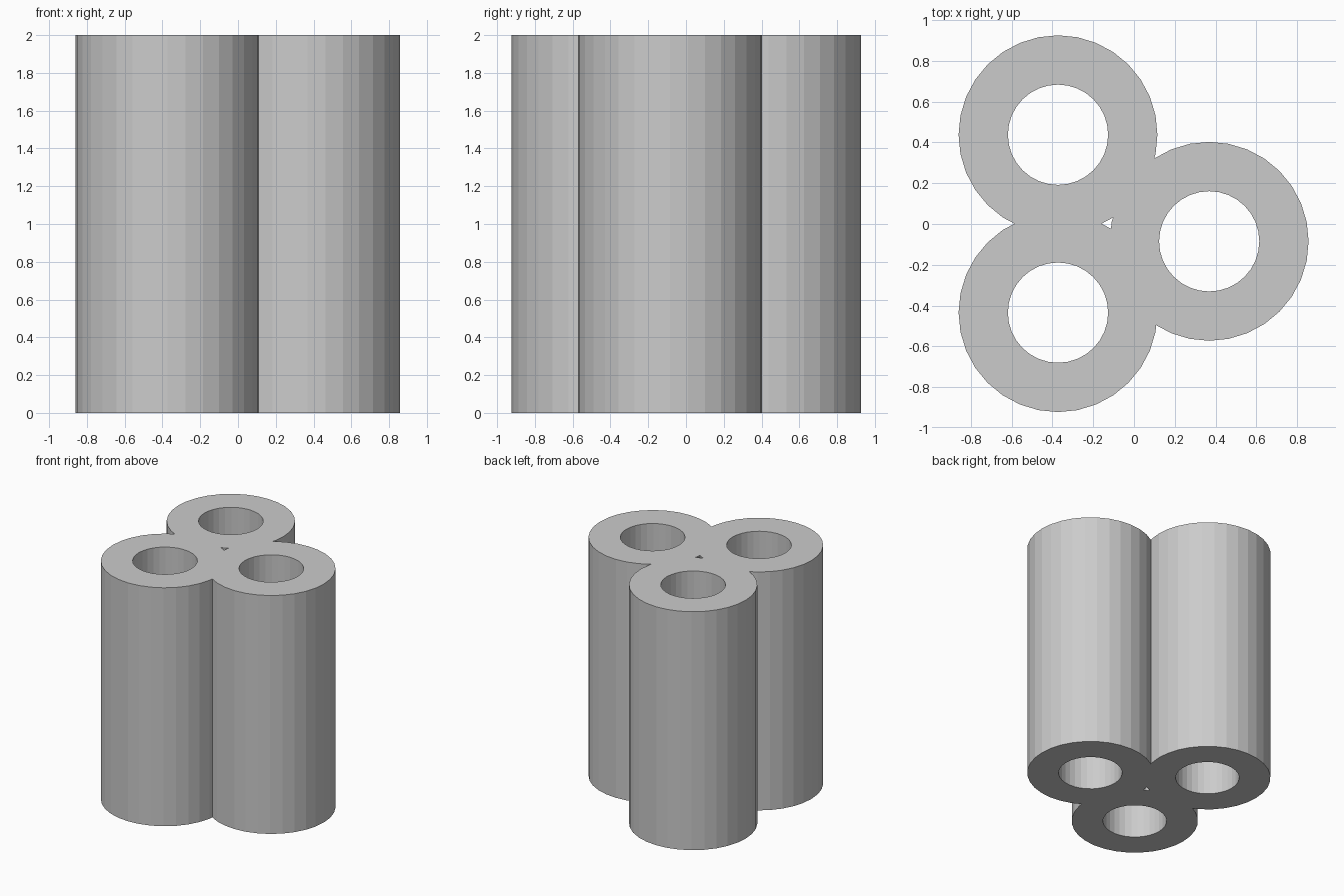
import bpy

if "Cube" in bpy.data.objects:
    bpy.data.objects.remove(bpy.data.objects["Cube"])

HEIGHT, OUTER, INNER, SIDES = 2.0, 0.488, 0.246, 32
CENTRES = [(-0.373, 0.438), (-0.373, -0.435), (0.369, -0.085)]


def cylinder(name, centre, radius, height):
    bpy.ops.mesh.primitive_cylinder_add(
        vertices=SIDES, radius=radius, depth=height,
        location=(centre[0], centre[1], HEIGHT / 2))
    obj = bpy.context.object
    obj.name = name
    return obj


def combine(target, other, operation):
    mod = target.modifiers.new(operation.title(), 'BOOLEAN')
    mod.operation = operation
    mod.solver = 'EXACT'
    mod.object = other
    bpy.context.view_layer.objects.active = target
    bpy.ops.object.modifier_apply(modifier=mod.name)
    bpy.data.objects.remove(other, do_unlink=True)


# Three overlapping outer columns fused into one body
body = cylinder("triple_tube", CENTRES[0], OUTER, HEIGHT)
for c in CENTRES[1:]:
    combine(body, cylinder("outer_column", c, OUTER, HEIGHT), 'UNION')

# Bore a through hole in each column
for c in CENTRES:
    combine(body, cylinder("bore", c, INNER, HEIGHT + 0.4), 'DIFFERENCE')
